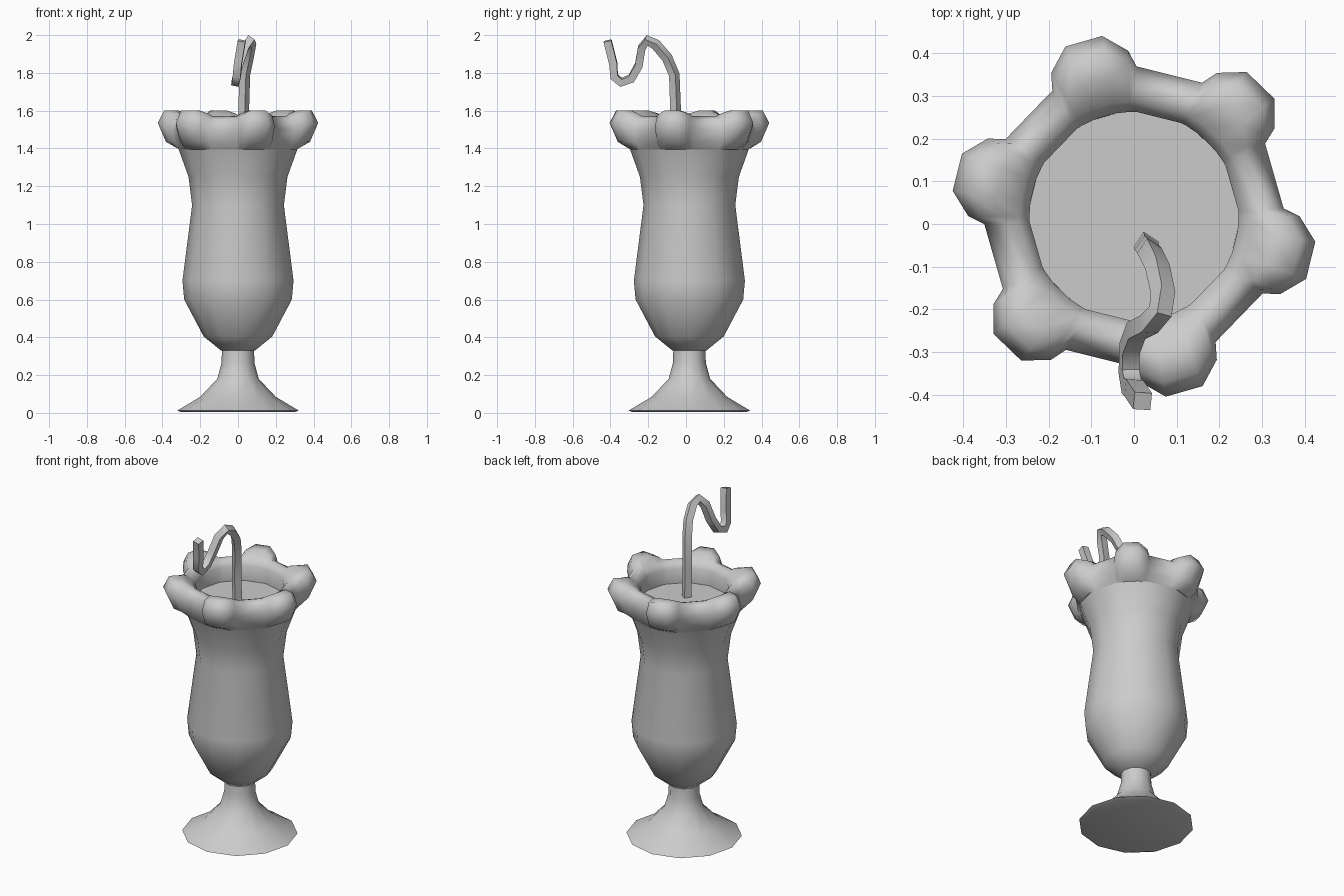
import bpy, bmesh, math

if "Cube" in bpy.data.objects:
    bpy.data.objects.remove(bpy.data.objects["Cube"])

CY = 0.018                      # glass axis sits slightly behind the origin
LOBE0 = 46                      # direction of the first scallop, degrees


def finish(bm, name, angle=50):
    bmesh.ops.remove_doubles(bm, verts=bm.verts, dist=1e-5)
    bmesh.ops.recalc_face_normals(bm, faces=bm.faces)
    me = bpy.data.meshes.new(name)
    bm.to_mesh(me)
    bm.free()
    ob = bpy.data.objects.new(name, me)
    bpy.context.collection.objects.link(ob)
    smooth(ob, angle)
    return ob


def smooth(ob, angle):
    bpy.ops.object.select_all(action='DESELECT')
    ob.select_set(True)
    bpy.context.view_layer.objects.active = ob
    bpy.ops.object.shade_smooth_by_angle(angle=math.radians(angle))


def sweep(name, angles, section, angle=50):
    """Closed sweep round the glass axis; section(i) gives (radius, z) points."""
    bm = bmesh.new()
    rings = []
    for i, a in enumerate(angles):
        c, s = math.cos(math.radians(a)), math.sin(math.radians(a))
        rings.append([bm.verts.new((r * c, CY + r * s, z)) for r, z in section(i)])
    for i, ring in enumerate(rings):
        nxt = rings[(i + 1) % len(rings)]
        for j in range(len(ring) - 1):
            bm.faces.new((ring[j], nxt[j], nxt[j + 1], ring[j + 1]))
    return finish(bm, name, angle)


twelve = [LOBE0 + 15 + 30 * k for k in range(12)]

# Foot and stem
foot = [(0, 0.004), (0.30, 0.004), (0.322, 0.012), (0.20, 0.085),
        (0.11, 0.18), (0.087, 0.265), (0.085, 0.34)]
sweep("foot_and_stem", twelve, lambda i: foot)

# Bowl
bowl = [(0, 0.33), (0.09, 0.33), (0.182, 0.405), (0.285, 0.60), (0.294, 0.70),
        (0.243, 1.10), (0.262, 1.25), (0.316, 1.40)]
sweep("glass_bowl", twelve, lambda i: bowl)

# Scalloped rim: each scallop swells the rolled edge outwards and upwards
steps = [(-17, 0.05), (-14, 0.5), (-6, 1), (6, 1), (14, 0.5), (17, 0.05)]
scallops = [(LOBE0 + 60 * k + a, w) for k in range(6) for a, w in steps]


def rim_section(i):
    w = scallops[i][1]
    return [(0.314, 1.395), (0.335 + 0.05 * w, 1.435), (0.347 + 0.082 * w, 1.50 + 0.035 * w),
            (0.33 + 0.065 * w, 1.55 + 0.05 * w), (0.295 + 0.035 * w, 1.57 + 0.03 * w),
            (0.268, 1.56), (0.245, 1.53), (0.25, 1.43)]


sweep("scalloped_rim", [a for a, w in scallops], rim_section, 65)

# Drink surface
drink = [(0, 1.44), (0.252, 1.44)]
sweep("drink_surface", twelve, lambda i: drink)

# Bent straw with a square section
path = [(0.028, -0.045, 1.40), (0.030, -0.055, 1.60), (0.036, -0.062, 1.79),
        (0.055, -0.10, 1.88), (0.068, -0.16, 1.95), (0.062, -0.205, 1.972),
        (0.035, -0.235, 1.93), (0.005, -0.25, 1.84), (-0.010, -0.29, 1.77),
        (-0.012, -0.345, 1.75), (-0.006, -0.38, 1.78), (0.0, -0.385, 1.85),
        (0.020, -0.415, 1.97)]
cu = bpy.data.curves.new("straw", 'CURVE')
cu.dimensions = '3D'
cu.bevel_depth = 0.029
cu.bevel_resolution = 0
cu.use_fill_caps = True
sp = cu.splines.new('POLY')
sp.points.add(len(path) - 1)
for p, co in zip(sp.points, path):
    p.co = (*co, 1)
straw = bpy.data.objects.new("straw", cu)
bpy.context.collection.objects.link(straw)
bpy.ops.object.select_all(action='DESELECT')
straw.select_set(True)
bpy.context.view_layer.objects.active = straw
bpy.ops.object.convert(target='MESH')
smooth(bpy.context.object, 60)
